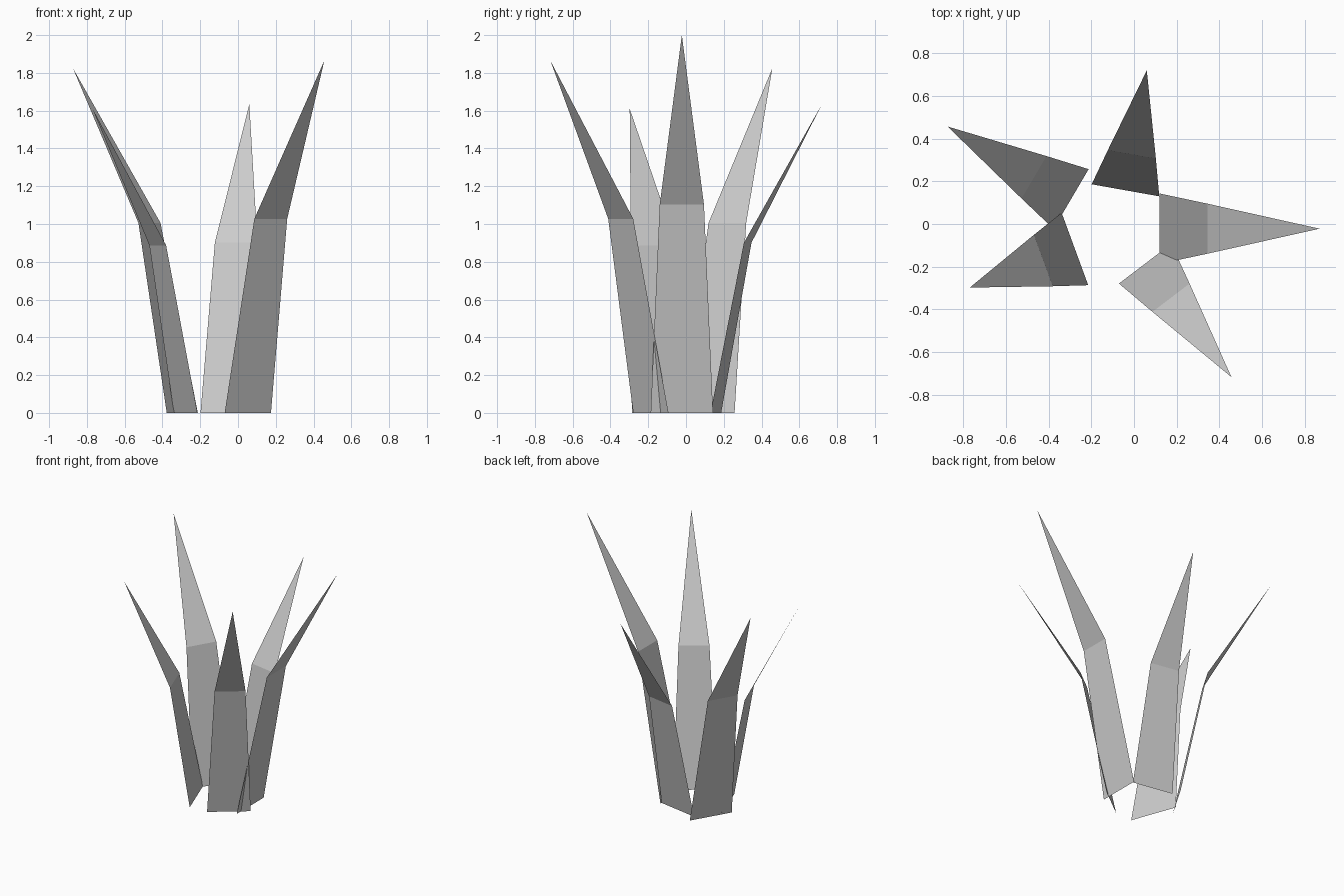
import bpy
from mathutils import Vector

if "Cube" in bpy.data.objects:
    bpy.data.objects.remove(bpy.data.objects["Cube"])


def leaf(name, base, tip, width):
    """Flat pointed blade: tapering lower strip that bends outward into a tip."""
    b, t = Vector((*base, 0)), Vector(tip)
    out = Vector((t.x - b.x, t.y - b.y, 0))
    side = Vector((-out.y, out.x, 0)).normalized() * width / 2
    bend = b + out * 0.3 + Vector((0, 0, t.z * 0.551))
    verts = [b - side, b + side, bend + side * 0.71, bend - side * 0.71, t]
    mesh = bpy.data.meshes.new(name)
    mesh.from_pydata(verts, [], [(0, 1, 2, 3), (3, 2, 4)])
    obj = bpy.data.objects.new(name, mesh)
    bpy.context.collection.objects.link(obj)


# Five blades around the plant: base centre, tip, base width
leaf("leaf_right", (0.12, -0.022), (0.87, -0.022, 2.0), 0.33)
leaf("leaf_back", (-0.04, 0.158), (0.06, 0.72, 1.635), 0.322)
leaf("leaf_back_left", (-0.295, 0.117), (-0.874, 0.457, 1.825), 0.325)
leaf("leaf_front_left", (-0.277, -0.117), (-0.77, -0.298, 1.61), 0.362)
leaf("leaf_front_right", (0.052, -0.186), (0.457, -0.718, 1.865), 0.308)
